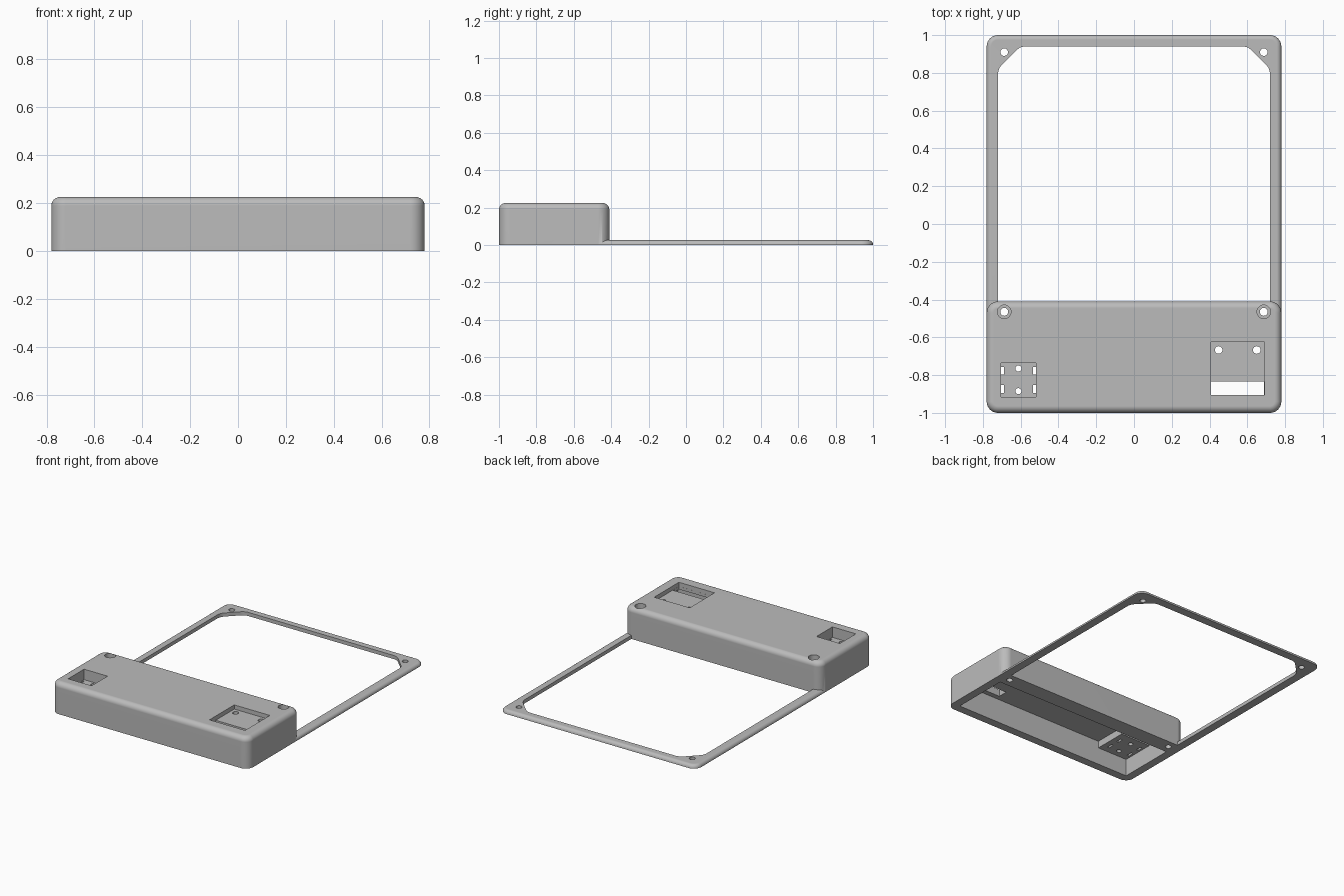
import bpy, bmesh
from math import cos, sin, pi

old = bpy.data.objects.get("Cube")
if old:
    bpy.data.objects.remove(old, do_unlink=True)

grey = bpy.data.materials.new("plain_grey")
grey.use_nodes = True
grey.diffuse_color = (0.5, 0.5, 0.5, 1)
grey.node_tree.nodes["Principled BSDF"].inputs["Base Color"].default_value = (0.5, 0.5, 0.5, 1)


def rounded_rect(x0, x1, y0, y1, r, steps=8):
    """Counter-clockwise outline with rounded corners."""
    if r <= 0:
        return [(x0, y0), (x1, y0), (x1, y1), (x0, y1)]
    points = []
    corners = [(x1 - r, y1 - r), (x0 + r, y1 - r), (x0 + r, y0 + r), (x1 - r, y0 + r)]
    for i, (cx, cy) in enumerate(corners):
        for k in range(steps + 1):
            a = (i + k / steps) * pi / 2
            points.append((cx + r * cos(a), cy + r * sin(a)))
    return points


def loft(name, rings):
    """Closed solid through (outline, z) rings."""
    bm = bmesh.new()
    loops = [[bm.verts.new((x, y, z)) for x, y in outline] for outline, z in rings]
    n = len(loops[0])
    for low, high in zip(loops, loops[1:]):
        for i in range(n):
            j = (i + 1) % n
            bm.faces.new((low[i], low[j], high[j], high[i]))
    bm.faces.new(loops[0][::-1])
    bm.faces.new(loops[-1])
    bmesh.ops.remove_doubles(bm, verts=bm.verts, dist=0.00001)
    bmesh.ops.recalc_face_normals(bm, faces=bm.faces)
    mesh = bpy.data.meshes.new(name)
    bm.to_mesh(mesh)
    bm.free()
    mesh.materials.append(grey)
    obj = bpy.data.objects.new(name, mesh)
    bpy.context.collection.objects.link(obj)
    return obj


def soft_slab(name, x0, x1, y0, y1, height, corner, fillet, steps=6):
    """Slab with rounded vertical corners and a filleted top edge."""
    rings = [(rounded_rect(x0, x1, y0, y1, corner), 0)]
    for k in range(steps + 1):
        a = k / steps * pi / 2
        d = fillet * (1 - cos(a))
        rings.append((rounded_rect(x0 + d, x1 - d, y0 + d, y1 - d, corner - d),
                      height - fillet + fillet * sin(a)))
    return loft(name, rings)


def block(x0, x1, y0, y1, z0, z1):
    outline = rounded_rect(x0, x1, y0, y1, 0)
    return loft("cutter", [(outline, z0), (outline, z1)])


def rod(x, y, r, z0, z1):
    outline = rounded_rect(x - r, x + r, y - r, y + r, r, 6)[:]
    outline = [p for i, p in enumerate(outline) if i % 7 != 6]
    return loft("cutter", [(outline, z0), (outline, z1)])


def combine(obj, other, operation="DIFFERENCE"):
    """Apply a boolean and drop the helper."""
    other.hide_render = True
    mod = obj.modifiers.new("combine", "BOOLEAN")
    mod.operation = operation
    mod.solver = "EXACT"
    mod.object = other
    bpy.context.view_layer.objects.active = obj
    bpy.ops.object.modifier_apply(modifier=mod.name)
    bpy.data.objects.remove(other, do_unlink=True)


# Thin frame with a chamfered window
frame = soft_slab("frame", -0.78, 0.78, -0.8, 1, 0.026, 0.06, 0.024)
half = [(0.72, -0.5), (0.72, 0.80), (0.713, 0.825), (0.70, 0.843),
        (0.622, 0.921), (0.604, 0.934), (0.58, 0.94)]
window = half + [(-x, y) for x, y in reversed(half)]
combine(frame, loft("window_cutter", [(window, -0.1), (window, 0.1)]))

# Housing merged with the frame
housing = soft_slab("housing_and_frame", -0.78, 0.78, -1, -0.41, 0.225, 0.06, 0.036)
combine(housing, frame, "UNION")

# Hollow underside, leaving a hanging pocket block
cavity = block(-0.72, 0.72, -0.94, -0.525, -0.1, 0.175)
combine(cavity, block(-0.8, -0.48, -1, -0.70, 0.125, 0.3))
combine(housing, cavity)

# Switch pocket with pin holes and clip slots
px, py = -0.612, -0.825
combine(housing, block(px - 0.093, px + 0.093, py - 0.09, py + 0.09, 0.15, 0.3))
for side in (-1, 1):
    combine(housing, rod(px, py + side * 0.06, 0.016, 0.05, 0.2))
    for end in (-1, 1):
        x, y = px + side * 0.085, py + end * 0.048
        combine(housing, block(x - 0.0075, x + 0.0075, y - 0.021, y + 0.021, 0.05, 0.2))

# Shallow square recess with a slot and two holes
combine(housing, block(0.408, 0.69, -0.905, -0.625, 0.195, 0.3))
combine(housing, block(0.4085, 0.6895, -0.9045, -0.835, 0.1, 0.25))
for x in (0.448, 0.65):
    combine(housing, rod(x, -0.667, 0.02, 0.1, 0.25))

# Screw holes, counterbored in the housing
for side in (-1, 1):
    x = side * 0.687
    combine(housing, rod(x, 0.91, 0.02, -0.1, 0.1))
    combine(housing, rod(x, -0.465, 0.036, 0.05, 0.3))
    combine(housing, rod(x, -0.465, 0.021, -0.1, 0.2))

# Smooth fillets, crisp edges
bpy.ops.object.select_all(action="DESELECT")
housing.select_set(True)
bpy.context.view_layer.objects.active = housing
bpy.ops.object.shade_smooth_by_angle(angle=pi / 6)
weighted = housing.modifiers.new("weighted_normals", "WEIGHTED_NORMAL")
weighted.keep_sharp = True
